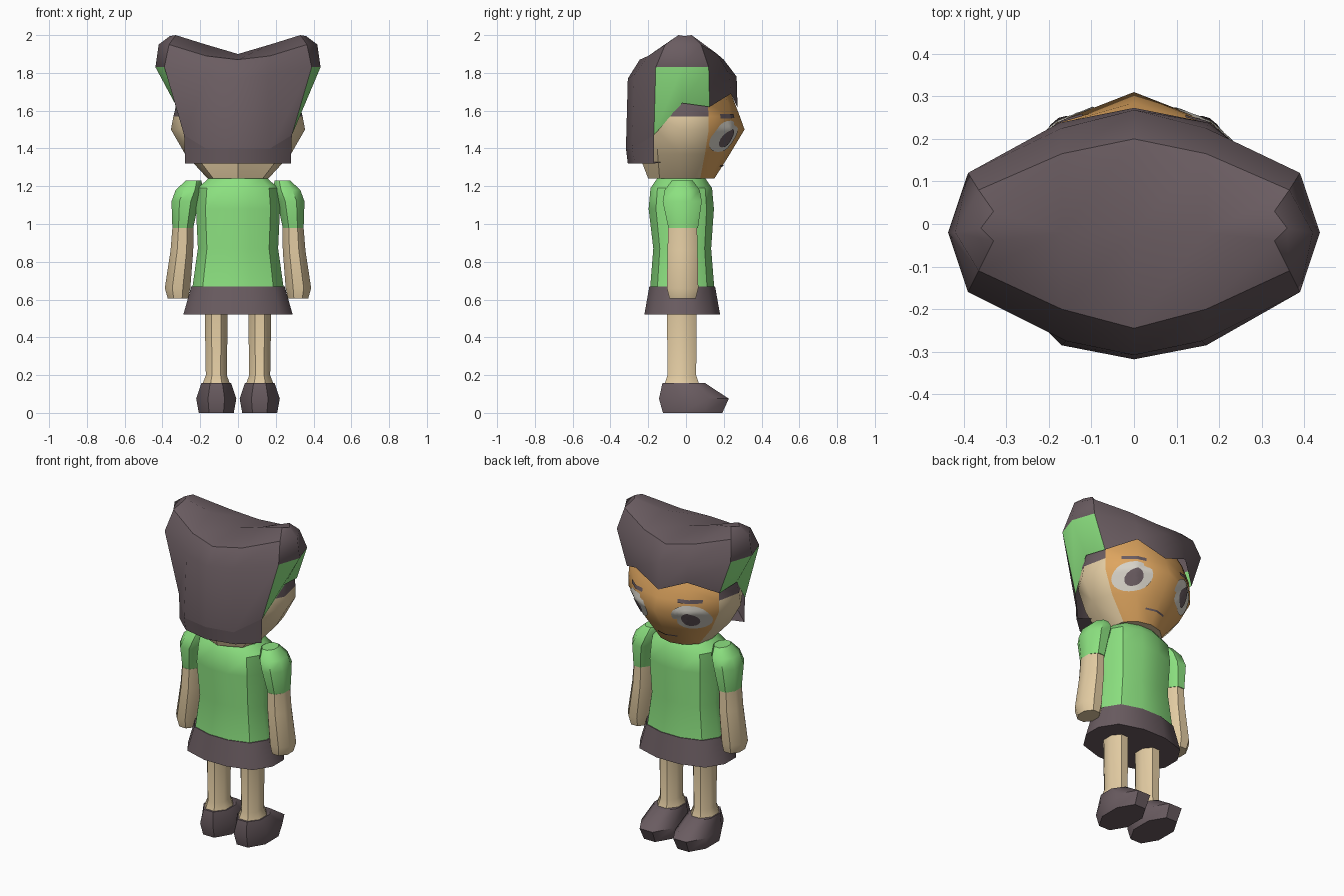
import bpy, bmesh, math
from mathutils import Vector
from mathutils.bvhtree import BVHTree

if "Cube" in bpy.data.objects:
    bpy.data.objects.remove(bpy.data.objects["Cube"])


def material(name, rgb):
    m = bpy.data.materials.new(name)
    m.diffuse_color = (*rgb, 1)
    m.use_nodes = True
    m.node_tree.nodes["Principled BSDF"].inputs["Base Color"].default_value = m.diffuse_color
    return m


HAIR = material("dark brown", (0.144, 0.107, 0.119))
GREEN = material("green", (0.262, 0.753, 0.216))
SKIN = material("light skin", (0.76, 0.597, 0.36))
FACE = material("warm face", (0.73, 0.376, 0.114))
WHITE = material("eye white", (0.68, 0.65, 0.58))


def finish(name, bm, mats, angle=40):
    me = bpy.data.meshes.new(name)
    bm.to_mesh(me)
    bm.free()
    for m in mats:
        me.materials.append(m)
    me.shade_smooth()
    me.set_sharp_from_angle(angle=math.radians(angle))
    ob = bpy.data.objects.new(name, me)
    bpy.context.collection.objects.link(ob)
    return ob


def loft(name, rings, mats, rule=None, caps=(True, True)):
    """Skin closed rings; rule(row, column) picks the material."""
    bm = bmesh.new()
    rows = [[bm.verts.new(p) for p in r] for r in rings]
    n = len(rows[0])
    for i in range(len(rows) - 1):
        for j in range(n):
            k = (j + 1) % n
            f = bm.faces.new((rows[i][j], rows[i][k], rows[i + 1][k], rows[i + 1][j]))
            f.material_index = rule(i, j) if rule else 0
    for end, use in zip((0, -1), caps):
        if use:
            f = bm.faces.new(rows[end])
            f.material_index = rule(0 if end == 0 else len(rows) - 2, n // 2) if rule else 0
    bmesh.ops.remove_doubles(bm, verts=bm.verts[:], dist=1e-4)
    bmesh.ops.recalc_face_normals(bm, faces=bm.faces[:])
    return finish(name, bm, mats)


def oval(cx, cy, rx, ry, z, n=8, power=2.0):
    pts = []
    for i in range(n):
        a = 2 * math.pi * (i + 0.5) / n
        c, s = math.cos(a), math.sin(a)
        k = (abs(c) ** power + abs(s) ** power) ** (-1 / power)
        pts.append((cx + rx * c * k, cy + ry * s * k, z))
    return pts


def mirrored(half):
    """Half ring from front centre to back centre -> full ring."""
    return half + [(-x, y, z) for x, y, z in half[-2:0:-1]]


# Head: front columns are the warm face, a dark hairline runs round the sides
head_rows = [
    (1.24, [(0, .15), (.08, .13), (.14, .075), (.16, -.03), (.13, -.14), (0, -.2)]),
    (1.37, [(0, .232), (.14, .19), (.245, .1), (.28, -.03), (.23, -.15), (0, -.25)]),
    (1.50, [(0, .31), (.18, .24), (.31, .12), (.355, -.03), (.275, -.16), (0, -.27)]),
    (1.57, [(0, .285), (.175, .235), (.31, .12), (.342, -.03), (.275, -.16), (0, -.27)]),
    (1.64, [(0, .258), (.165, .225), (.305, .115), (.325, -.03), (.275, -.16), (0, -.27)]),
    (1.74, [(0, .22), (.14, .18), (.27, .1), (.29, -.03), (.25, -.14), (0, -.24)]),
]


def head_rule(i, j):
    if j in (0, 1, 8, 9):
        return 1
    return 2 if i >= 3 else 0


head = loft("head", [mirrored([(x, y, z) for x, y in r]) for z, r in head_rows],
            [SKIN, FACE, HAIR], head_rule)
loft("neck", [oval(0, -.03, .11, .11, z) for z in (1.2, 1.28)], [SKIN])

# Hair: two raised puffs, zigzag fringe, green panels under the puffs
ridge = [(0, -.02, 1.9), (.17, -.02, 1.95), (.33, .03, 2.0), (.36, -.01, 1.995),
         (.33, -.04, 2.0), (.17, -.02, 1.95), (0, -.02, 1.9)]
rim = [(0, .2, 1.87), (.17, .165, 1.9), (.365, .08, 1.95), (.42, -.02, 1.95),
       (.365, -.11, 1.95), (.17, -.2, 1.89), (0, -.245, 1.87)]
wide = [(0, .268, 1.78), (.17, .225, 1.8), (.39, .12, 1.83), (.437, -.02, 1.83),
        (.39, -.16, 1.83), (.16, -.275, 1.79), (0, -.308, 1.77)]
low = [(0, .273, 1.615), (.175, .238, 1.69), (.317, .125, 1.62), (.335, -.02, 1.64),
       (.285, -.17, 1.47), (.17, -.285, 1.40), (0, -.318, 1.40)]
hair = loft("hair", [mirrored(r) for r in (ridge, rim, wide, low)], [HAIR, GREEN],
            lambda i, j: int(i == 2 and j in (2, 3, 8, 9)), caps=(False, False))
bm = bmesh.new()
bm.from_mesh(hair.data)
bmesh.ops.holes_fill(bm, edges=[e for e in bm.edges if e.is_boundary], sides=4)
bmesh.ops.recalc_face_normals(bm, faces=bm.faces[:])
bm.to_mesh(hair.data)
bm.free()
hair.data.set_sharp_from_angle(angle=math.radians(40))

# Lower back hair, wrapped under towards the nape
nape_rows = [low[4:],
             [(.28, -.17, 1.32), (.17, -.27, 1.32), (0, -.308, 1.32)],
             [(.19, -.12, 1.33), (.12, -.17, 1.33), (0, -.2, 1.33)]]
bm = bmesh.new()
rows = [[bm.verts.new(p) for p in r + [(-x, y, z) for x, y, z in r[-2::-1]]] for r in nape_rows]
for a, b in zip(rows, rows[1:]):
    for j in range(4):
        bm.faces.new((a[j], b[j], b[j + 1], a[j + 1]))
bmesh.ops.recalc_face_normals(bm, faces=bm.faces[:])
if sum(f.normal.y for f in bm.faces if abs(f.normal.y) > .5) > 0:
    bmesh.ops.reverse_faces(bm, faces=bm.faces[:])
finish("nape_hair", bm, [HAIR])

# Painted face details draped on the head
tree = BVHTree.FromPolygons([v.co for v in head.data.vertices],
                            [p.vertices[:] for p in head.data.polygons])


def drape(x, z, lift):
    hit = tree.ray_cast(Vector((x, 1, z)), Vector((0, -1, 0)))
    return hit[0] + hit[1] * lift


def face_patch(name, mat, point, nu, nv, lift):
    """point(u, v) gives x, z for u, v in 0..1."""
    bm = bmesh.new()
    grid = [[bm.verts.new(drape(*point(i / nu, j / nv), lift)) for j in range(nv + 1)]
            for i in range(nu + 1)]
    for i in range(nu):
        for j in range(nv):
            bm.faces.new((grid[i][j], grid[i + 1][j], grid[i + 1][j + 1], grid[i][j + 1]))
    bmesh.ops.remove_doubles(bm, verts=bm.verts[:], dist=1e-5)
    bm.normal_update()
    if sum(f.normal.y for f in bm.faces) < 0:
        bmesh.ops.reverse_faces(bm, faces=bm.faces[:])
    return finish(name, bm, [mat])


def disc(cx, cz, rx, rz):
    return lambda u, v: (cx + rx * u * math.cos(v * 2 * math.pi),
                         cz + rz * u * math.sin(v * 2 * math.pi))


def bar(cx, cz, w, h, tilt=0):
    return lambda u, v: (cx + w * (u - .5), cz + h * (v - .5) + tilt * (u - .5))


for s, side in ((1, "right"), (-1, "left")):
    face_patch(side + "_eye", WHITE, disc(s * .178, 1.465, .095, .082), 6, 24, .004)
    face_patch(side + "_pupil", HAIR, disc(s * .175, 1.455, .042, .046), 4, 16, .008)
    face_patch(side + "_brow", HAIR, bar(s * .18, 1.57, .12, .022), 12, 1, .005)
face_patch("mouth", HAIR, bar(0, 1.31, .13, .009), 12, 1, .004)

# Shirt and skirt
loft("shirt", [oval(0, cy, rx, ry, z, 12, 2.6) for z, cy, rx, ry in (
    (.66, -.02, .245, .172), (.87, -.02, .215, .155), (1.08, -.025, .225, .175),
    (1.19, -.025, .215, .165), (1.24, -.025, .16, .13))], [GREEN])
loft("skirt", [oval(0, -.02, rx, ry, z, 12, 2.6) for z, rx, ry in (
    (.52, .293, .203), (.67, .25, .176))], [HAIR])

for s, side in ((1, "right"), (-1, "left")):
    # Arm with short sleeve: z, centre x, centre y, half width, half depth
    loft(side + "_sleeve", [oval(s * cx, cy, rx, ry, z) for z, cx, cy, rx, ry in (
        (.98, .292, -.015, .06, .085), (1.12, .28, -.02, .078, .112),
        (1.18, .258, -.02, .078, .1), (1.23, .235, -.02, .045, .06))], [GREEN])
    loft(side + "_arm", [oval(s * cx, -.018, rx, ry, z) for z, cx, rx, ry in (
        (.605, .318, .058, .075), (.66, .32, .073, .09),
        (.86, .297, .065, .086), (.98, .292, .06, .083))], [SKIN])
    # Leg
    loft(side + "_leg", [oval(s * .115, -.022, rx, ry, z) for z, rx, ry in (
        (.15, .08, .1), (.2, .06, .082), (.54, .066, .085))], [SKIN])
    # Shoe with pointed toe
    loft(side + "_shoe", [oval(s * .115, cy, rx, ry, z) for z, cy, rx, ry in (
        (0, .035, .1, .17), (.075, .042, .115, .2), (.158, -.012, .085, .122))], [HAIR])
